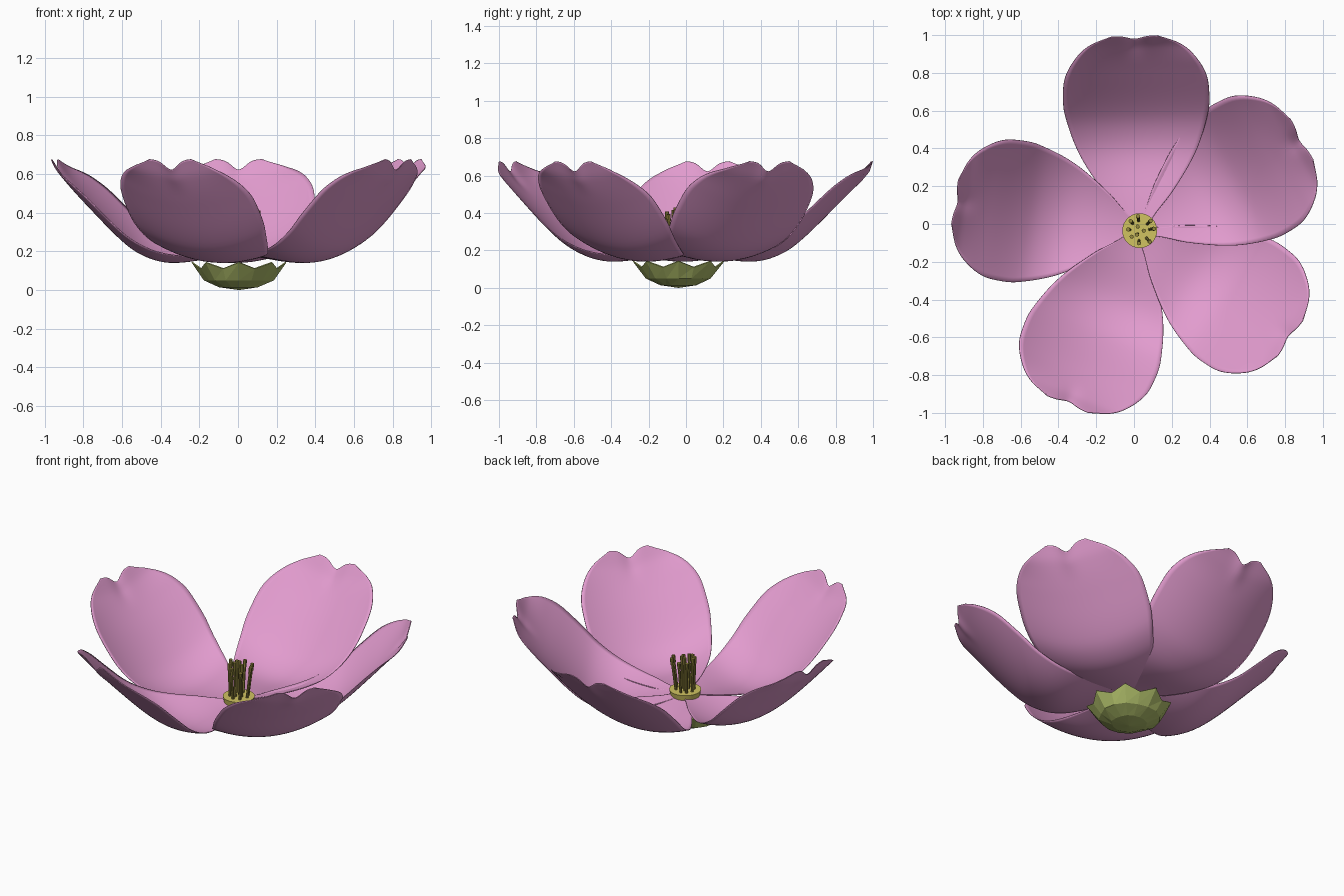
import bpy, bmesh, math, random
from mathutils import Vector, Matrix

if "Cube" in bpy.data.objects:
    bpy.data.objects.remove(bpy.data.objects["Cube"])

random.seed(4)
CX, CY = 0.03, -0.035  # middle of the flower


def material(name, rgb):
    m = bpy.data.materials.new(name)
    m.diffuse_color = (*rgb, 1)
    m.use_nodes = True
    m.node_tree.nodes["Principled BSDF"].inputs["Base Color"].default_value = m.diffuse_color
    return m


PINK = material("petal_pink", (0.76, 0.33, 0.62))
GREEN = material("sepal_green", (0.42, 0.5, 0.14))
YELLOW = material("disc_yellow", (0.64, 0.55, 0.12))
OLIVE = material("stamen_olive", (0.3, 0.25, 0.05))


def make_object(name, bm, mat, smooth=None):
    bmesh.ops.recalc_face_normals(bm, faces=bm.faces)
    me = bpy.data.meshes.new(name)
    bm.to_mesh(me)
    bm.free()
    ob = bpy.data.objects.new(name, me)
    bpy.context.collection.objects.link(ob)
    me.materials.append(mat)
    if smooth:
        bpy.ops.object.select_all(action='DESELECT')
        ob.select_set(True)
        bpy.context.view_layer.objects.active = ob
        bpy.ops.object.shade_smooth_by_angle(angle=math.radians(smooth))
    return ob


def curve(pts, x):
    """Smooth interpolation through (x, y) points."""
    n = len(pts)
    i = max(k for k in range(n - 1) if pts[k][0] <= x or k == 0)

    def slope(k):
        a, b = pts[max(k - 1, 0)], pts[min(k + 1, n - 1)]
        return (b[1] - a[1]) / (b[0] - a[0])
    (x0, y0), (x1, y1) = pts[i], pts[i + 1]
    h = x1 - x0
    t = (x - x0) / h
    return ((2*t**3 - 3*t**2 + 1) * y0 + (t**3 - 2*t**2 + t) * h * slope(i)
            + (3*t**2 - 2*t**3) * y1 + (t**3 - t**2) * h * slope(i + 1))


# Petals: half width and height along the length, cupped, notched tip
WIDTH = [(0, .03), (.08, .08), (.2, .18), (.4, .305), (.6, .375), (.7, .383),
         (.8, .368), (.9, .305), (.96, .23), (1, .12)]
HEIGHT = [(0, .188), (.15, .168), (.36, .143), (.48, .163), (.6, .23),
          (.8, .425), (.94, .58), (1, .672)]
NU, NV = 44, 28


def petal(name, azimuth, length, wide):
    bm = bmesh.new()
    a = math.radians(azimuth)
    grid = []
    for i in range(NU + 1):
        u = 1 - (1 - i / NU) ** 1.4
        row = []
        for j in range(NV + 1):
            v = 2 * j / NV - 1
            lat = v * curve(WIDTH, u) * wide
            tip = max(0, (u - .85) / .15) ** 2
            notch = tip * math.exp(-(lat / .05) ** 2)
            r = u * length - .015 * notch
            # cup the petal and lift one edge so neighbours overlap in a spiral
            z = (curve(HEIGHT, u) + .75 * lat * lat * (1 - .6 * tip)
                 - .055 * lat * (1 - tip) - .05 * notch)
            row.append(bm.verts.new((CX + r * math.cos(a) - lat * math.sin(a),
                                     CY + r * math.sin(a) + lat * math.cos(a), z)))
        grid.append(row)
    for i in range(NU):
        for j in range(NV):
            bm.faces.new((grid[i][j], grid[i+1][j], grid[i+1][j+1], grid[i][j+1]))
    ob = make_object(name, bm, PINK, 60)
    mod = ob.modifiers.new("thickness", 'SOLIDIFY')
    mod.thickness = .004
    mod.offset = 0


for k, (az, length, wide) in enumerate([(91.5, 1.03, 1.01), (29.3, .985, 1.02),
                                        (-35.5, .98, .97), (-112.5, .995, .98),
                                        (171.2, .99, .98)]):
    petal(f"petal_{k + 1}", az, length, wide)

# Sepal cup: faceted bowl with eight pointed tips
bm = bmesh.new()
N = 16
rings = []
for r, z in ((.1, .014), (.175, .05), (.22, .12)):
    ring = []
    for i in range(N):
        a = 2 * math.pi * i / N
        rr, zz = r, z
        if z > .1:
            rr, zz = (.245, .142) if i % 2 == 0 else (.215, .11)
        else:
            rr *= random.uniform(.95, 1.05)
        ring.append(bm.verts.new((.005 + rr * math.cos(a), -.04 + rr * math.sin(a), zz)))
    rings.append(ring)
bottom = bm.verts.new((.005, -.04, 0))
for i in range(N):
    j = (i + 1) % N
    bm.faces.new((bottom, rings[0][j], rings[0][i]))
    for lo, hi in zip(rings, rings[1:]):
        bm.faces.new((lo[i], lo[j], hi[j]))
        bm.faces.new((lo[i], hi[j], hi[i]))
sepals = make_object("sepal_cup", bm, GREEN)
mod = sepals.modifiers.new("thickness", 'SOLIDIFY')
mod.thickness = .006

# Central disc
bm = bmesh.new()
bmesh.ops.create_cone(bm, cap_ends=True, segments=32, radius1=.085, radius2=.092,
                      depth=.035, matrix=Matrix.Translation((CX, CY, .195)))
make_object("center_disc", bm, YELLOW, 40)


# Stamens: thin leaning rods with a slightly thicker head
def stamen(name, x, y, lean, height):
    bm = bmesh.new()
    base = Vector((CX + x, CY + y, .2))
    top = Vector((CX + x * lean, CY + y * lean, .2 + height))
    axis = top - base
    rot = axis.to_track_quat('Z', 'Y').to_matrix().to_4x4()
    for r, f0, f1 in ((.008, 0, 1), (.011, .82, 1.02)):
        mid = base + axis * (f0 + f1) / 2
        bmesh.ops.create_cone(bm, cap_ends=True, segments=8, radius1=r, radius2=r,
                              depth=axis.length * (f1 - f0),
                              matrix=Matrix.Translation(mid) @ rot)
    make_object(name, bm, OLIVE, 40)


count = 0
for n, radius in ((8, .052), (3, .02)):
    for i in range(n):
        a = 2 * math.pi * i / n + random.uniform(-.15, .15)
        count += 1
        stamen(f"stamen_{count}", radius * math.cos(a), radius * math.sin(a),
               random.uniform(1.0, 1.55), random.uniform(.18, .23))
